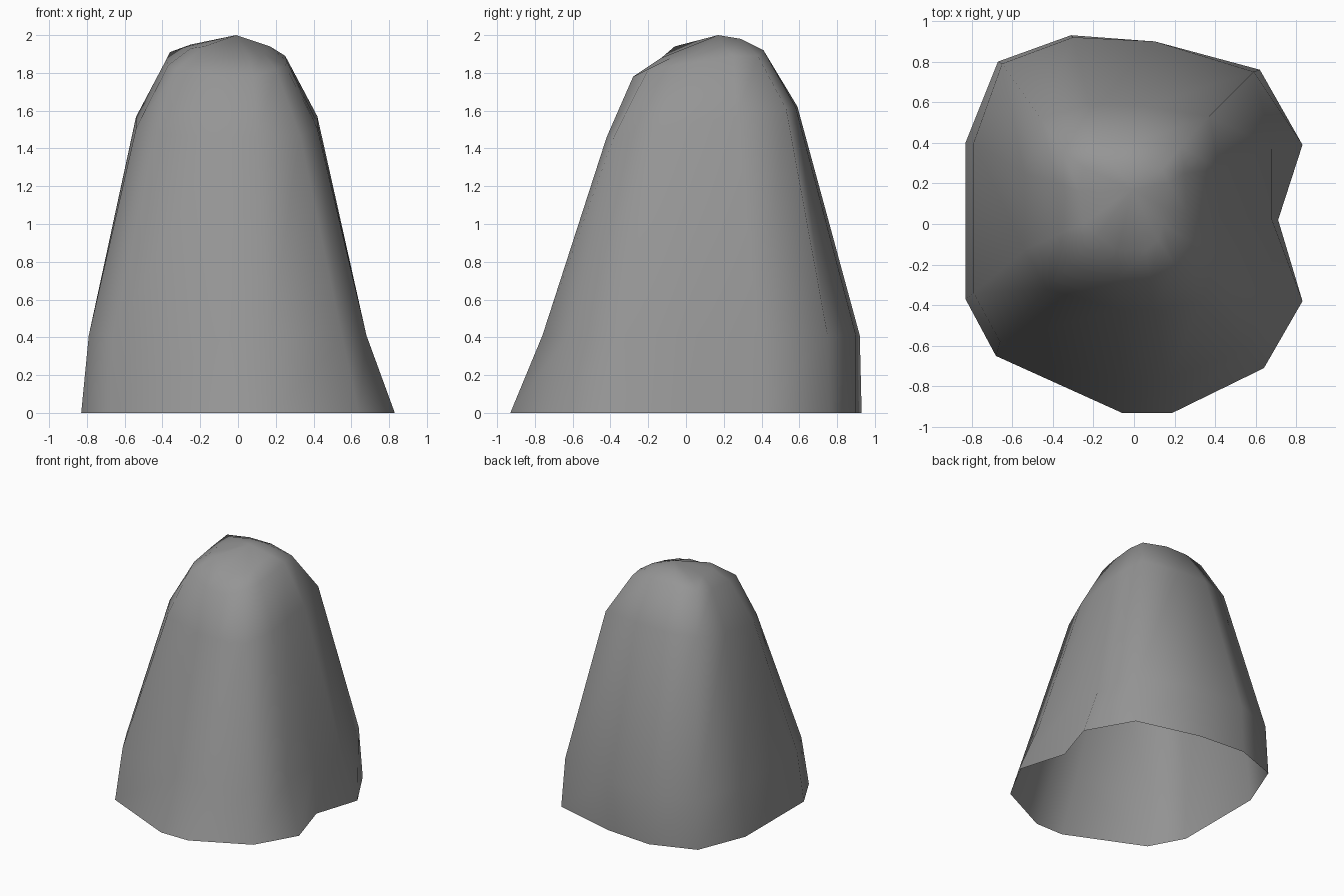
import bpy, bmesh

# Plan outlines, counter-clockwise from the notch on the right side
foot = [(.71, .02), (.83, .39), (.62, .76), (.09, .90), (-.31, .93), (-.67, .80), (-.83, .40),
        (-.83, -.37), (-.68, -.65), (-.06, -.93), (.19, -.93), (.64, -.71), (.83, -.38)]
skirt = [(.68, .02), (.68, .38), (.59, .75), (.10, .90), (-.30, .92), (-.65, .79), (-.79, .40),
         (-.79, -.34), (-.66, -.58), (-.06, -.76), (.17, -.76), (.55, -.62), (.68, -.32)]
shoulder = [(.42, .05), (.42, .27), (.37, .53), (.05, .58), (-.22, .59), (-.46, .52), (-.54, .25),
            (-.54, -.13), (-.43, -.32), (-.08, -.42), (.10, -.42), (.33, -.38), (.42, -.13)]
# Uneven rim and crown around the dished top
rim = [(.26, .06, 1.86), (.25, .25, 1.89), (.23, .38, 1.89), (.02, .41, 1.92), (-.18, .41, 1.92),
       (-.36, .37, 1.91), (-.38, .20, 1.87), (-.37, -.05, 1.84), (-.32, -.20, 1.82),
       (-.08, -.28, 1.78), (.08, -.28, 1.78), (.20, -.20, 1.82), (.25, -.07, 1.84)]
crown = [(.15, .08, 1.92), (.17, .20, 1.94), (.14, .27, 1.95), (.03, .29, 1.98), (-.10, .29, 1.98),
         (-.25, .28, 1.95), (-.27, .16, 1.94), (-.25, .00, 1.93), (-.18, -.06, 1.94),
         (-.08, -.13, 1.88), (.06, -.13, 1.88), (.12, -.08, 1.88), (.14, .00, 1.90)]


def lift(ring, z, tilt=0):
    return [(x, y, z + tilt * y) for x, y in ring]


bm = bmesh.new()
levels = [lift(foot, 0), lift(skirt, .41), lift(shoulder, 1.527, .16), rim, crown]
rings = [[bm.verts.new(p) for p in level] for level in levels]
n = len(foot)

# Walls, open at the bottom
for a, b in zip(rings, rings[1:]):
    for i in range(n):
        j = (i + 1) % n
        bm.faces.new((a[i], a[j], b[j], b[i]))

# Peak
peak = bm.verts.new((-.01, .17, 2.0))
for i in range(n):
    bm.faces.new((rings[-1][i], rings[-1][(i + 1) % n], peak))

for f in bm.faces:
    f.smooth = True
mesh = bpy.data.meshes.new("rock_mound")
bm.to_mesh(mesh)
bm.free()
rock = bpy.data.objects.new("rock_mound", mesh)
bpy.context.collection.objects.link(rock)

# Dark stone colour
stone = bpy.data.materials.new("dark_stone")
stone.diffuse_color = (.3, .3, .3, 1)
mesh.materials.append(stone)
